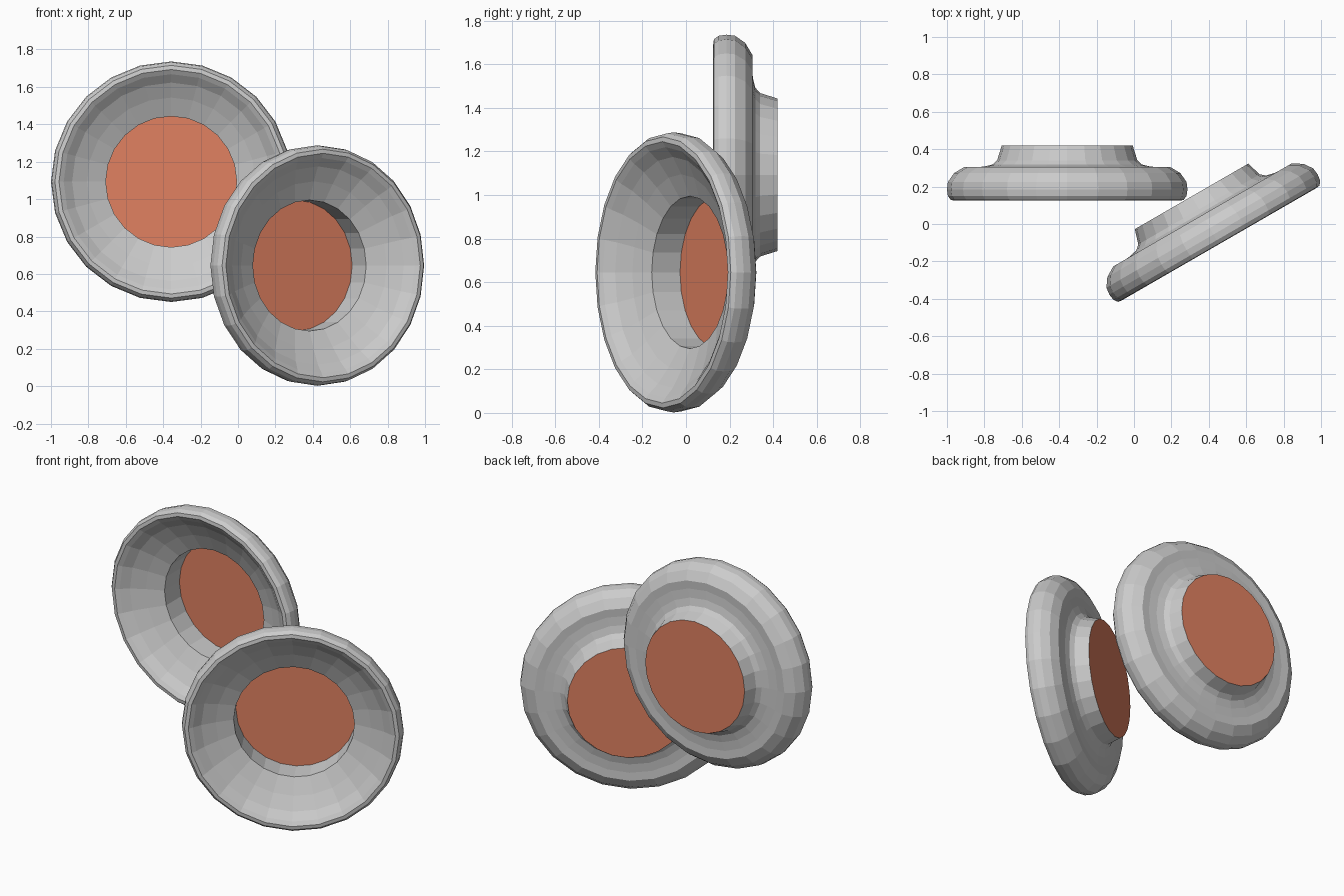
import bpy, bmesh, math
from mathutils import Matrix, Vector

if "Cube" in bpy.data.objects:
    bpy.data.objects.remove(bpy.data.objects["Cube"])

SIDES = 24
BASE_R, DEPTH = 0.35, 0.295

# (radius, depth behind the front face): bowl, rolled rim, back, foot
PROFILE = [(BASE_R, DEPTH), (BASE_R, 0.145), (0.45, 0.10), (0.53, 0.055),
           (0.575, 0.016), (0.60, 0.0), (0.622, 0.003), (0.638, 0.025),
           (0.643, 0.06), (0.638, 0.10), (0.605, 0.147), (0.55, 0.18),
           (0.50, 0.178), (0.445, 0.182), (0.40, 0.193), (0.375, 0.215),
           (BASE_R, DEPTH)]

orange = bpy.data.materials.new("orange")
orange.diffuse_color = (0.75, 0.22, 0.12, 1)
orange.use_nodes = True
orange.node_tree.nodes["Principled BSDF"].inputs["Base Color"].default_value = orange.diffuse_color


def ring(bm, r, d):
    return [bm.verts.new((r * math.sin(a), d, r * math.cos(a)))
            for a in (2 * math.pi * i / SIDES for i in range(SIDES))]


def finish(bm, name, matrix, material=None):
    bmesh.ops.recalc_face_normals(bm, faces=bm.faces)
    mesh = bpy.data.meshes.new(name)
    bm.to_mesh(mesh)
    bm.free()
    ob = bpy.data.objects.new(name, mesh)
    ob.matrix_world = matrix
    if material:
        mesh.materials.append(material)
    bpy.context.collection.objects.link(ob)


def dish(prefix, centre, turn):
    matrix = Matrix.Translation(Vector(centre)) @ Matrix.Rotation(math.radians(turn), 4, 'Z')
    # Turned shell
    bm = bmesh.new()
    rings = [ring(bm, r, d) for r, d in PROFILE[:-1]]
    rings.append(rings[0])
    for a, b in zip(rings, rings[1:]):
        for i in range(SIDES):
            j = (i + 1) % SIDES
            bm.faces.new((a[i], a[j], b[j], b[i]))
    finish(bm, prefix + "_shell", matrix)
    # Coloured disc closing the foot
    bm = bmesh.new()
    bm.faces.new(ring(bm, BASE_R, DEPTH))
    finish(bm, prefix + "_centre_disc", matrix, orange)


# Centres lie on the front plane of each dish
dish("rear_dish", (-0.357, 0.125, 1.093), 0)
dish("front_dish", (0.455, -0.108, 0.645), 30)
